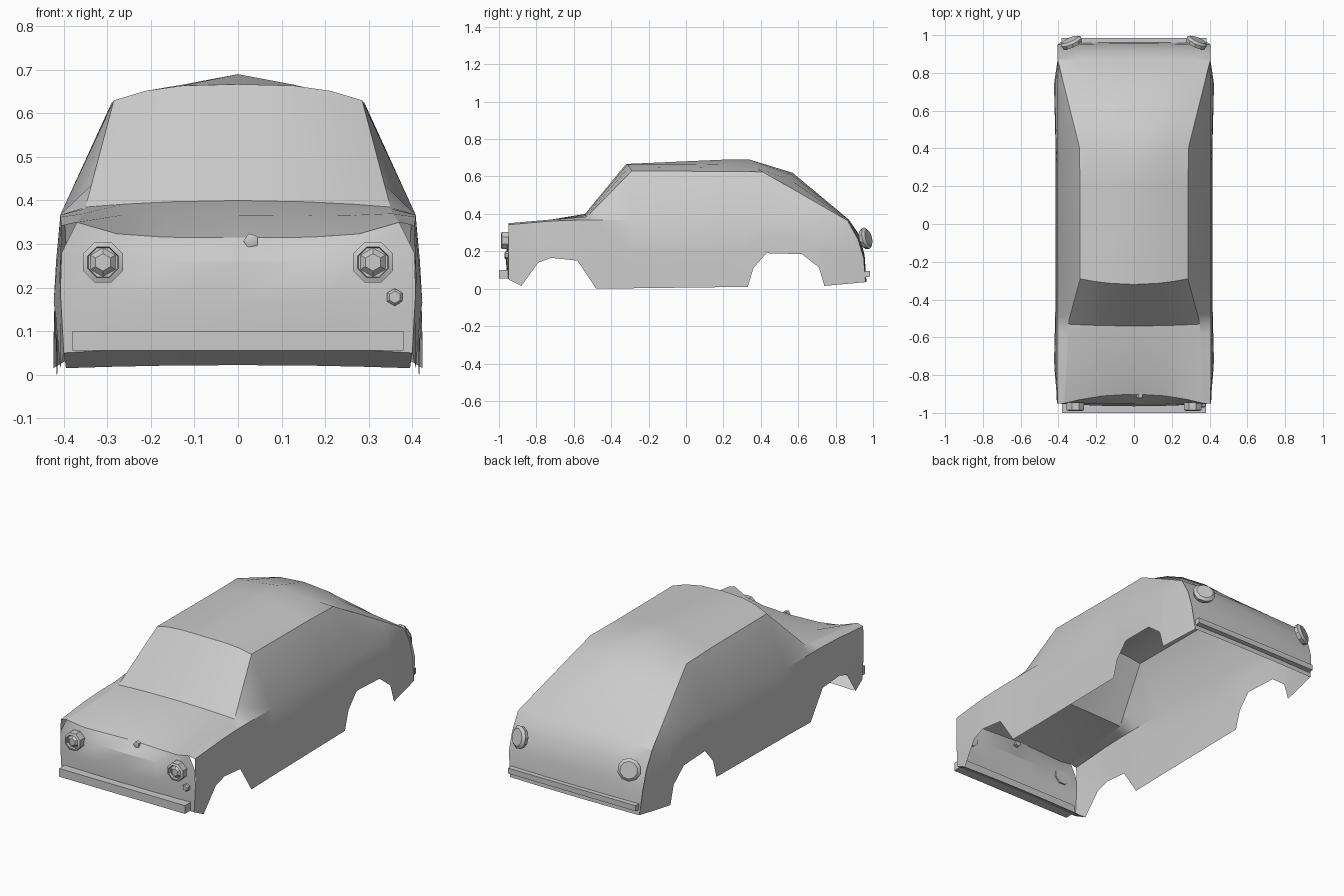
import bpy, bmesh, math
from mathutils import Vector

if "Cube" in bpy.data.objects:
    bpy.data.objects.remove(bpy.data.objects["Cube"])


def finish(name, bm, angle=30):
    bmesh.ops.remove_doubles(bm, verts=bm.verts, dist=0.002)
    bmesh.ops.recalc_face_normals(bm, faces=bm.faces)
    me = bpy.data.meshes.new(name)
    bm.to_mesh(me)
    bm.free()
    ob = bpy.data.objects.new(name, me)
    bpy.context.collection.objects.link(ob)
    bpy.ops.object.select_all(action='DESELECT')
    ob.select_set(True)
    bpy.context.view_layer.objects.active = ob
    bpy.ops.object.shade_smooth_by_angle(angle=math.radians(angle))
    return ob


def grid(bm, rows):
    vs = [[bm.verts.new(p) for p in r] for r in rows]
    for a, b in zip(vs, vs[1:]):
        for i in range(len(a) - 1):
            bm.faces.new((a[i], a[i + 1], b[i + 1], b[i]))


def lerp(pts, y):
    # interpolate tuples by their first value
    for a, b in zip(pts, pts[1:]):
        if y <= b[0]:
            f = (y - a[0]) / (b[0] - a[0])
            return [p + (q - p) * f for p, q in zip(a[1:], b[1:])]
    return pts[-1][1:]


# Top skin rows: centre y, z; edge x, y, z; crown power
skin = [
    (-.88, .022, .395, -.88, .015, 2),
    (-.955, .06, .40, -.95, .05, 3),
    (-.965, .17, .408, -.95, .19, 4),
    (-.95, .26, .405, -.95, .28, 4),
    (-.90, .315, .37, -.95, .35, 5),
    (-.75, .365, .355, -.72, .37, 4),
    (-.54, .40, .35, -.53, .385, 2),
    (-.32, .667, .285, -.29, .63, 3),
    (.20, .69, .285, .20, .627, 1.2),
    (.34, .69, .29, .41, .625, 1.2),
    (.57, .62, .325, .55, .545, 2.5),
    (.87, .37, .405, .87, .36, 3),
    (.925, .29, .405, .92, .27, 3),
    (.955, .18, .405, .95, .17, 3),
    (.965, .035, .39, .96, .035, 3),
]
ts = (-1, -.75, -.45, 0, .45, .75, 1)
bm = bmesh.new()
grid(bm, [[(ex * t, cy + (ey - cy) * abs(t) ** 2, cz + (ez - cz) * abs(t) ** p)
           for t in ts] for cy, cz, ex, ey, ez, p in skin])

# Side panels with wheel arches
edge = [(r[3], r[2], r[4]) for r in skin[4:]]
bottom = [(-.95, .05), (-.88, .015), (-.79, .14), (-.72, .165), (-.58, .15),
          (-.48, 0), (.33, .01), (.36, .11), (.43, .19), (.62, .185),
          (.71, .115), (.74, .015), (.96, .035)]
waist = [(-.95, .405, .408, .40), (-.75, .408, .418, .424), (-.4, .408, .413, .415),
         (.4, .408, .413, .415), (.75, .408, .418, .424), (.96, .39, .39, .39)]
ys = sorted({p[0] for p in edge + bottom})
for s in (-1, 1):
    rows = []
    for y in ys:
        ex, ez = lerp(edge, y)
        zb = lerp(bottom, y)[0]
        bx, mx, lx = lerp(waist, y)
        bz = min(.367, max(zb, ez - .008))
        rows.append([(s * ex, y, ez), (s * bx, y, bz),
                     (s * mx, y, zb + (bz - zb) * .5), (s * lx, y, zb)])
    grid(bm, rows)
finish("body_shell", bm, 28)


# Bumpers: a profile (y, z) swept across the width
def bumper(name, profile, half):
    bm = bmesh.new()
    a = [bm.verts.new((-half, y, z)) for y, z in profile]
    f = bm.faces.new(a)
    r = bmesh.ops.extrude_face_region(bm, geom=[f])
    bmesh.ops.translate(bm, vec=(2 * half, 0, 0),
                        verts=[v for v in r["geom"] if isinstance(v, bmesh.types.BMVert)])
    finish(name, bm)


bumper("front_bumper", [(-1, .055), (-1, .10), (-.935, .10), (-.935, .055)], .38)
bumper("rear_bumper", [(.93, .075), (.95, .095), (.985, .095), (.985, .065), (.95, .06)], .385)


# Round fittings: stepped disc along an axis
def disc(name, loc, axis, sides, steps):
    bm = bmesh.new()
    rot = Vector(axis).to_track_quat('Z', 'Y')
    rows = [[rot @ Vector((r * math.cos(a), r * math.sin(a), d)) + Vector(loc)
             for a in [2 * math.pi * (i + .5) / sides for i in range(sides + 1)]]
            for r, d in steps]
    grid(bm, rows)
    bmesh.ops.remove_doubles(bm, verts=bm.verts, dist=.0005)
    bmesh.ops.holes_fill(bm, edges=[e for e in bm.edges if e.is_boundary], sides=sides)
    finish(name, bm)


for s, side in ((-1, "left"), (1, "right")):
    disc("headlight_" + side, (s * .31, -.945, .258), (0, -1, 0), 8,
         [(.05, 0), (.05, .04), (.038, .045), (.036, .03)])
    disc("headlight_lens_" + side, (s * .31, -.97, .258), (0, -1, 0), 6,
         [(.038, 0), (.02, .018)])
    disc("tail_light_" + side, (s * .325, .948, .265), (s * .4, .9, .25), 10,
         [(.055, 0), (.06, .02), (.045, .032)])

# Small nose badge plate and single indicator
disc("nose_button", (.03, -.90, .307), (0, -1, 0), 5, [(.018, 0), (.018, .02), (.013, .022)])
disc("indicator", (.36, -.945, .178), (0, -1, 0), 6, [(.02, 0), (.02, .02), (.014, .026)])
